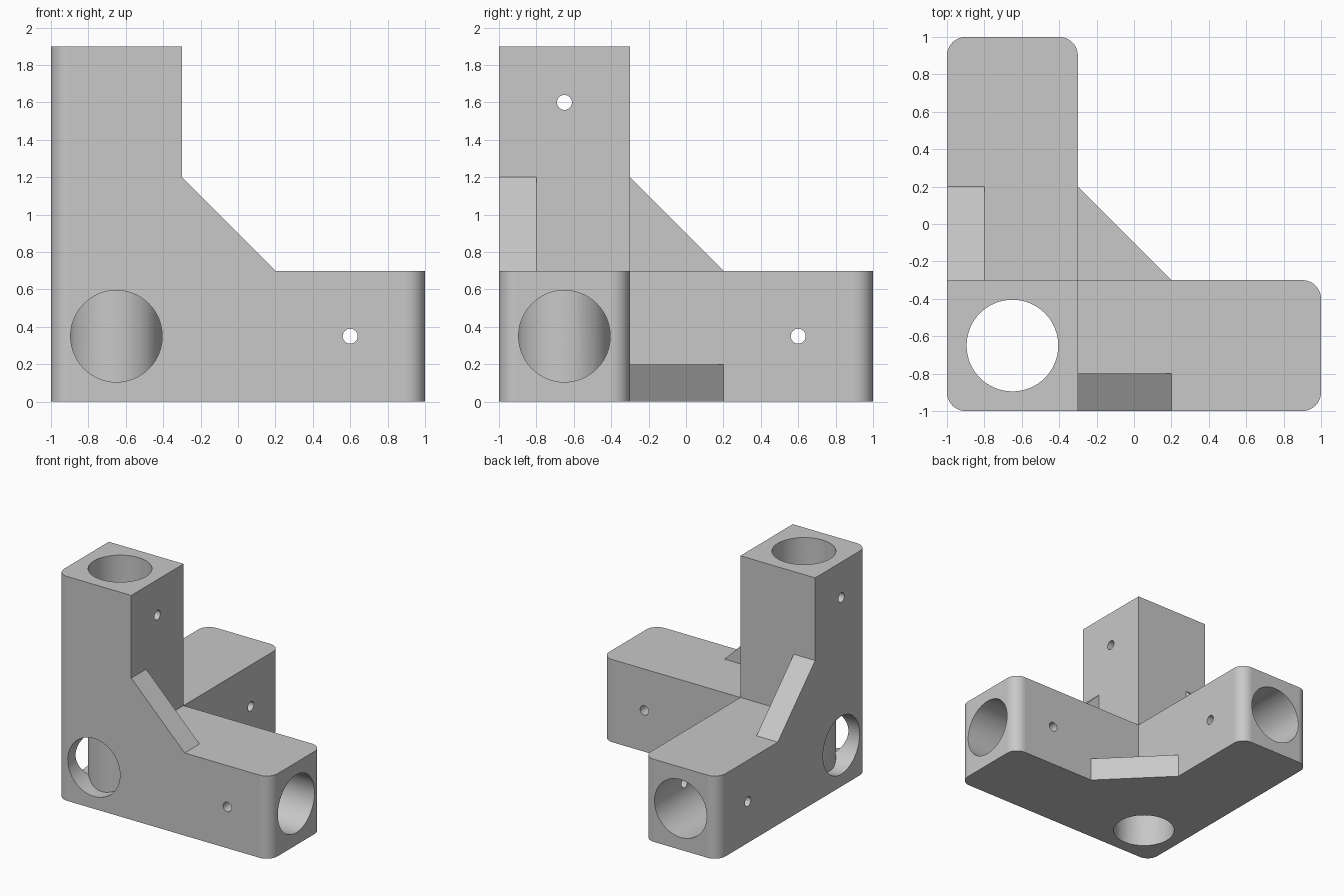
import bpy
import bmesh
import math
from mathutils import Matrix, Vector

cube = bpy.data.objects.get("Cube")
if cube:
    bpy.data.objects.remove(cube, do_unlink=True)

# Main dimensions
OUT, INNER, WIDTH, TOP = -1.0, -0.3, 0.7, 1.9
MID = (OUT + INNER) / 2
HALF = WIDTH / 2
FILLET, BORE, PIN = 0.1, 0.245, 0.04
RIB, THICK = 0.5, 0.2

grey = bpy.data.materials.new("light grey")
grey.use_nodes = True
grey.diffuse_color = (0.58, 0.58, 0.58, 1)
grey.node_tree.nodes["Principled BSDF"].inputs["Base Color"].default_value = grey.diffuse_color


def make_object(name, bm):
    bmesh.ops.recalc_face_normals(bm, faces=bm.faces)
    mesh = bpy.data.meshes.new(name)
    bm.to_mesh(mesh)
    bm.free()
    mesh.materials.append(grey)
    obj = bpy.data.objects.new(name, mesh)
    bpy.context.collection.objects.link(obj)
    return obj


def rounded(points, round_ids, steps=10):
    """Replace the chosen right-angled corners with arcs."""
    out = []
    for i, p in enumerate(points):
        p = Vector(p)
        if i not in round_ids:
            out.append(p)
            continue
        a = (Vector(points[i - 1]) - p).normalized() * FILLET
        b = (Vector(points[(i + 1) % len(points)]) - p).normalized() * FILLET
        for k in range(steps + 1):
            t = k / steps * math.pi / 2
            out.append(p + a * (1 - math.sin(t)) + b * (1 - math.cos(t)))
    return out


def prism(name, profile, axis, low, high):
    """Extrude a flat profile along an axis."""
    place = {"x": lambda a, b, c: (c, a, b),
             "y": lambda a, b, c: (a, c, b),
             "z": lambda a, b, c: (a, b, c)}[axis]
    bm = bmesh.new()
    face = bm.faces.new([bm.verts.new(place(a, b, low)) for a, b in profile])
    moved = bmesh.ops.extrude_face_region(bm, geom=[face])["geom"]
    verts = [v for v in moved if isinstance(v, bmesh.types.BMVert)]
    bmesh.ops.translate(bm, verts=verts, vec=place(0, 0, high - low))
    return make_object(name, bm)


def rod(name, axis, centre, radius, length, sides):
    """Cylinder cutter along an axis."""
    turn = {"x": Matrix.Rotation(math.pi / 2, 4, "Y"),
            "y": Matrix.Rotation(math.pi / 2, 4, "X"),
            "z": Matrix.Identity(4)}[axis]
    bm = bmesh.new()
    bmesh.ops.create_cone(bm, cap_ends=True, segments=sides, radius1=radius,
                          radius2=radius, depth=length,
                          matrix=Matrix.Translation(centre) @ turn)
    return make_object(name, bm)


def combine(target, tool, operation):
    mod = target.modifiers.new(operation.lower(), "BOOLEAN")
    mod.operation, mod.solver, mod.object = operation, "EXACT", tool
    bpy.context.view_layer.objects.active = target
    bpy.ops.object.modifier_apply(modifier=mod.name)
    bpy.data.objects.remove(tool, do_unlink=True)


# Two horizontal arms as one L-shaped block
ell = [(OUT, OUT), (1, OUT), (1, INNER), (INNER, INNER), (INNER, 1), (OUT, 1)]
bracket = prism("corner_bracket", rounded(ell, {0, 1, 2, 4, 5}), "z", 0, WIDTH)

# Upright arm
square = [(OUT, OUT), (INNER, OUT), (INNER, INNER), (OUT, INNER)]
combine(bracket, prism("upright_arm", rounded(square, {0}), "z", 0, TOP), "UNION")


# Bracing ribs, sunk a little into the arms
def rib_profile(a, b, sink=0.05):
    return [(a - sink, b - sink), (a + RIB, b - sink), (a + RIB, b),
            (a, b + RIB), (a - sink, b + RIB)]


combine(bracket, prism("front_rib", rib_profile(INNER, WIDTH), "y", OUT, OUT + THICK), "UNION")
combine(bracket, prism("side_rib", rib_profile(INNER, WIDTH), "x", OUT, OUT + THICK), "UNION")
combine(bracket, prism("bottom_rib", rib_profile(INNER, INNER), "z", 0, THICK), "UNION")

# Merge coplanar faces left by the unions
bm = bmesh.new()
bm.from_mesh(bracket.data)
bmesh.ops.remove_doubles(bm, verts=bm.verts, dist=0.0001)
bmesh.ops.dissolve_limit(bm, angle_limit=0.01, verts=bm.verts, edges=bm.edges)
bm.to_mesh(bracket.data)
bm.free()

# Tube bores and pin holes
for axis in "xyz":
    combine(bracket, rod("bore", axis, (MID, MID, HALF), BORE, 5, 64), "DIFFERENCE")
for axis, centre in (("y", (0.6, MID, HALF)),
                     ("x", (MID, 0.6, HALF)),
                     ("x", (MID, MID, 1.6))):
    combine(bracket, rod("pin_hole", axis, centre, PIN, 1, 32), "DIFFERENCE")

# Smooth the round surfaces and keep the flat sides flat
bpy.ops.object.select_all(action="DESELECT")
bracket.select_set(True)
bpy.context.view_layer.objects.active = bracket
bpy.ops.object.shade_smooth_by_angle(angle=math.radians(30))
for face in bracket.data.polygons:
    if max(abs(n) for n in face.normal) > 0.9999:
        face.use_smooth = False
